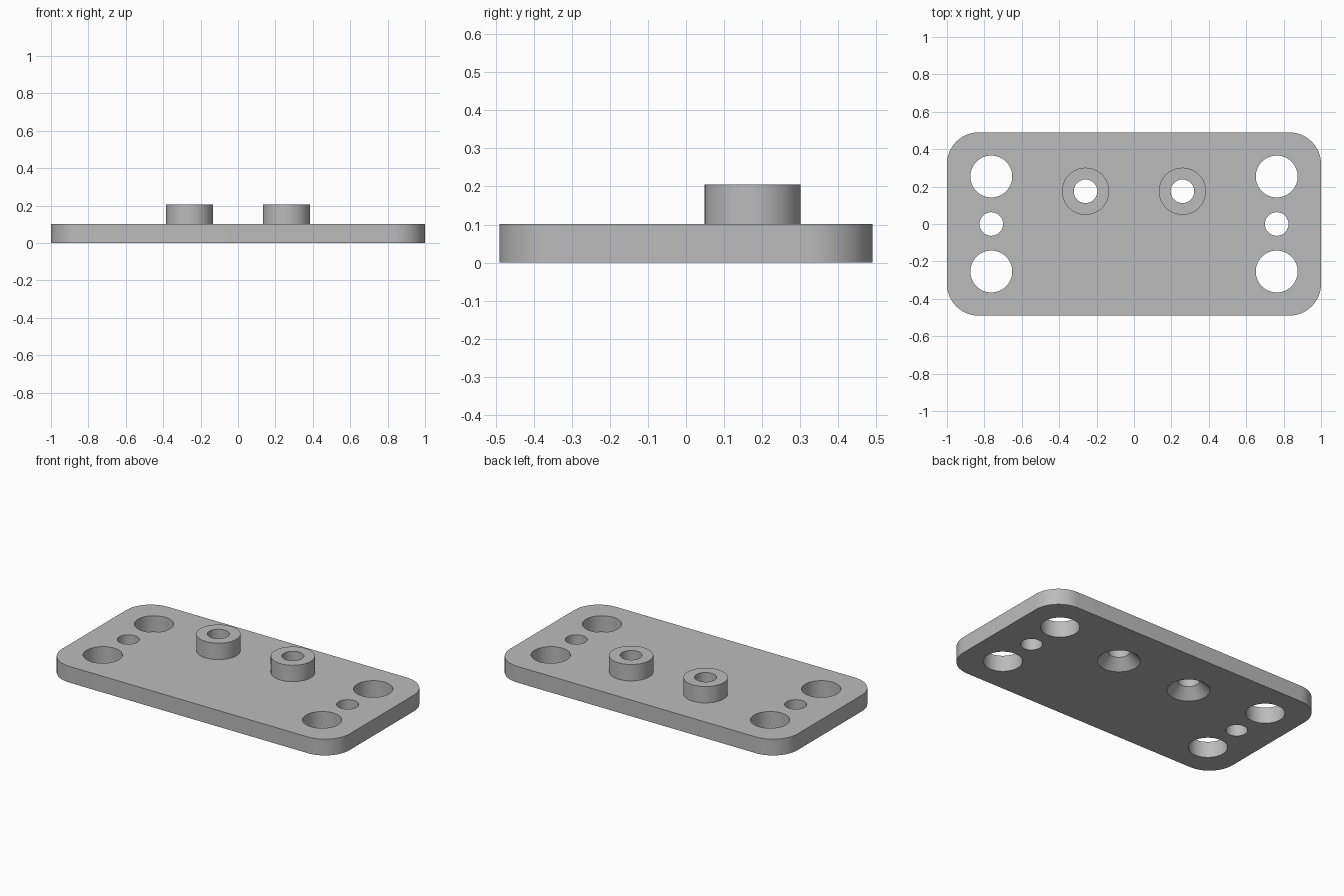
import bpy
import bmesh
import math

if "Cube" in bpy.data.objects:
    bpy.data.objects.remove(bpy.data.objects["Cube"], do_unlink=True)

# Plate and feature sizes
HALF_X, HALF_Y, CORNER, THICK = 1.0, 0.49, 0.17, 0.102
BOSS_X, BOSS_Y, BOSS_R, BOSS_TOP = 0.259, 0.175, 0.126, 0.205
BORE_R, SINK_R, SINK_DEPTH = 0.063, 0.123, 0.061
HOLE_X, HOLE_Y, HOLE_R = 0.763, 0.254, 0.112
SIDES = 64

grey = bpy.data.materials.new("plain grey")
grey.use_nodes = True
grey.diffuse_color = (0.5, 0.5, 0.5, 1)
grey.node_tree.nodes["Principled BSDF"].inputs["Base Color"].default_value = (0.5, 0.5, 0.5, 1)


def add_object(name, bm):
    bmesh.ops.recalc_face_normals(bm, faces=bm.faces)
    mesh = bpy.data.meshes.new(name)
    bm.to_mesh(mesh)
    bm.free()
    mesh.materials.append(grey)
    obj = bpy.data.objects.new(name, mesh)
    bpy.context.collection.objects.link(obj)
    return obj


def turned(name, x, y, profile):
    """Solid of revolution from (radius, height) pairs, capped at both ends."""
    bm = bmesh.new()
    rings = []
    for r, z in profile:
        angles = [2 * math.pi * i / SIDES for i in range(SIDES)]
        rings.append([bm.verts.new((x + r * math.cos(a), y + r * math.sin(a), z)) for a in angles])
    for low, high in zip(rings, rings[1:]):
        for i in range(SIDES):
            j = (i + 1) % SIDES
            bm.faces.new((low[i], low[j], high[j], high[i]))
    bm.faces.new(rings[0])
    bm.faces.new(rings[-1])
    return add_object(name, bm)


def combine(target, other, operation):
    """Apply a boolean and remove the helper."""
    mod = target.modifiers.new(operation.title(), "BOOLEAN")
    mod.operation = operation
    mod.solver = "EXACT"
    mod.object = other
    bpy.context.view_layer.objects.active = target
    bpy.ops.object.modifier_apply(modifier=mod.name)
    bpy.data.objects.remove(other, do_unlink=True)


# Rounded rectangular plate
bm = bmesh.new()
outline = []
steps = 16
for quarter, (sx, sy) in enumerate([(1, 1), (-1, 1), (-1, -1), (1, -1)]):
    for i in range(steps + 1):
        a = math.pi / 2 * (quarter + i / steps)
        outline.append(bm.verts.new((sx * (HALF_X - CORNER) + CORNER * math.cos(a),
                                     sy * (HALF_Y - CORNER) + CORNER * math.sin(a), 0)))
base = bm.faces.new(outline)
top = bmesh.ops.extrude_face_region(bm, geom=[base], use_keep_orig=True)["geom"]
bmesh.ops.translate(bm, vec=(0, 0, THICK), verts=[v for v in top if isinstance(v, bmesh.types.BMVert)])
plate = add_object("mounting_plate", bm)

for side in (-1, 1):
    # Raised boss with a bore countersunk from below
    x = side * BOSS_X
    combine(plate, turned("boss", x, BOSS_Y, [(BOSS_R, THICK / 2), (BOSS_R, BOSS_TOP)]), "UNION")
    slope = (SINK_R - BORE_R) / SINK_DEPTH
    extra = 0.05
    bore = [(SINK_R + slope * extra, -extra), (BORE_R, SINK_DEPTH), (BORE_R, BOSS_TOP + extra)]
    combine(plate, turned("bore_cutter", x, BOSS_Y, bore), "DIFFERENCE")

    # Row of three through holes near each end
    for y, r in ((-HOLE_Y, HOLE_R), (0, BORE_R), (HOLE_Y, HOLE_R)):
        hole = [(r, -extra), (r, THICK + extra)]
        combine(plate, turned("hole_cutter", side * HOLE_X, y, hole), "DIFFERENCE")

# Smooth round walls, crisp rims
bpy.ops.object.select_all(action="DESELECT")
plate.select_set(True)
bpy.context.view_layer.objects.active = plate
bpy.ops.object.shade_smooth_by_angle(angle=math.radians(30))
